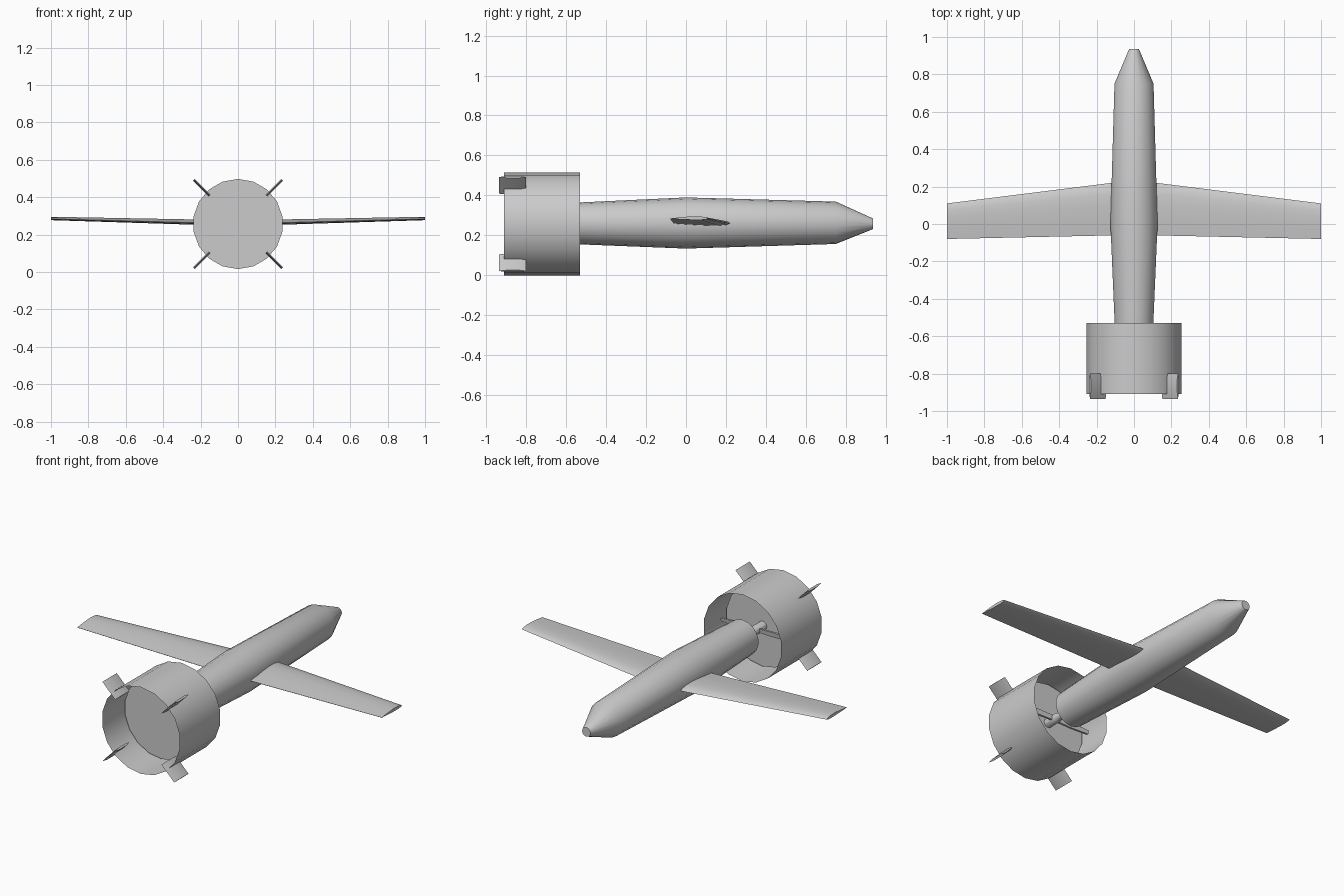
import bpy, bmesh, math
from mathutils import Matrix, Vector

if "Cube" in bpy.data.objects:
    bpy.data.objects.remove(bpy.data.objects["Cube"])

ZC = 0.257  # height of the body axis


def finish(name, bm, smooth=True):
    bmesh.ops.recalc_face_normals(bm, faces=bm.faces)
    mesh = bpy.data.meshes.new(name)
    bm.to_mesh(mesh)
    bm.free()
    ob = bpy.data.objects.new(name, mesh)
    bpy.context.collection.objects.link(ob)
    if smooth:
        bpy.ops.object.select_all(action='DESELECT')
        bpy.context.view_layer.objects.active = ob
        ob.select_set(True)
        bpy.ops.object.shade_smooth_by_angle(angle=math.radians(30))
    return ob


def loft(name, sections, caps=True, smooth=True):
    """Skin a list of closed point rings."""
    bm = bmesh.new()
    rings = [[bm.verts.new(p) for p in s] for s in sections]
    n = len(rings[0])
    for a, b in zip(rings, rings[1:]):
        for i in range(n):
            j = (i + 1) % n
            bm.faces.new((a[i], a[j], b[j], b[i]))
    if caps:
        bm.faces.new(rings[0])
        bm.faces.new(rings[-1])
    return finish(name, bm, smooth)


def ring(y, r, z=ZC, n=18):
    return [Vector((r * math.sin(2 * math.pi * i / n), y,
                    z + r * math.cos(2 * math.pi * i / n))) for i in range(n)]


def mirror_x(ob):
    ob.modifiers.new("Mirror", 'MIRROR')


# Body: tapered tube with conical nose
loft("fuselage", [ring(y, r, z) for y, r, z in (
    (-0.53, 0.105, 0.26), (0.0, 0.128, 0.262), (0.75, 0.106, 0.263),
    (0.935, 0.027, 0.258))])

# Open thin-walled tail duct
loft("tail_duct", [ring(-0.91, 0.257), ring(-0.53, 0.257)], caps=False)

# Spinning-propeller disc and its drive shaft
bm = bmesh.new()
bm.faces.new([bm.verts.new(p) for p in ring(-0.72, 0.241)])
finish("propeller_disc", bm, smooth=False)
loft("propeller_shaft", [ring(-0.72, 0.027, n=12), ring(-0.64, 0.027, n=12),
                         ring(-0.60, 0.014, n=12), ring(-0.53, 0.014, n=12)])

# Propeller blade, mirrored to the other side
blade = [[(x, -0.66 + dy, ZC + dz) for dy, dz in
          ((-0.008, -h), (0.004, -h), (0.008, h), (-0.004, h))]
         for x, h in ((0.0, 0.012), (0.12, 0.015), (0.23, 0.010))]
mirror_x(loft("propeller_blade", blade, smooth=False))

# Wing: airfoil sections as (chord fraction from leading edge, thickness fraction)
AIRFOIL = [(0, 0), (0.05, 0.35), (0.2, 0.6), (0.4, 0.65), (0.7, 0.4), (1, 0.03),
           (1, -0.03), (0.7, -0.22), (0.4, -0.35), (0.2, -0.36), (0.05, -0.22)]


def airfoil(x, lead, trail, z, thick):
    return [(x, lead + (trail - lead) * c, z + t * thick) for c, t in AIRFOIL]


mirror_x(loft("wing", [airfoil(0.08, 0.225, -0.06, 0.259, 0.03),
                       airfoil(1.0, 0.11, -0.08, 0.284, 0.018)]))

# Four diagonal tail fins through the duct wall
FIN = [(-0.935, 0), (-0.90, 0.006), (-0.83, 0.006), (-0.80, 0),
       (-0.83, -0.006), (-0.90, -0.006)]
for k in range(4):
    rot = Matrix.Rotation(math.radians(45 + 90 * k), 3, 'Y')
    loft(f"tail_fin_{k + 1}", [[rot @ Vector((r, y, t)) + Vector((0, 0, ZC))
                               for y, t in FIN] for r in (0.215, 0.333)])
